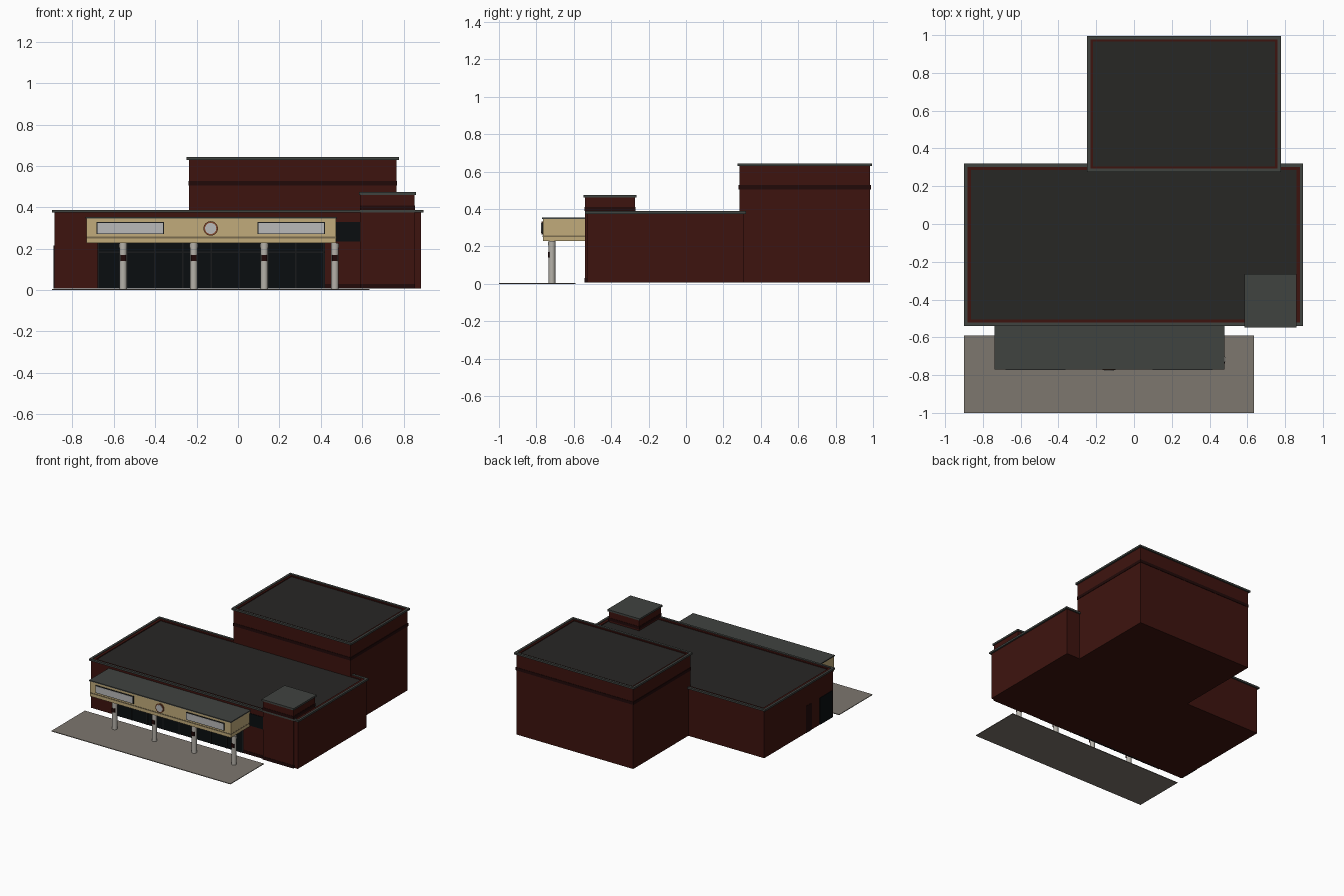
import bpy, bmesh
from math import pi

if "Cube" in bpy.data.objects:
    bpy.data.objects.remove(bpy.data.objects["Cube"])


def material(name, r, g, b):
    m = bpy.data.materials.new(name)
    m.diffuse_color = tuple((c / 255) ** 2.2 for c in (r, g, b)) + (1,)
    m.use_nodes = True
    m.node_tree.nodes["Principled BSDF"].inputs["Base Color"].default_value = m.diffuse_color
    return m


BRICK = material("brick", 64, 26, 22)
BAND = material("dark_brick", 38, 18, 17)
ROOF = material("roof", 44, 43, 41)
TRIM = material("trim", 66, 69, 66)
TAN = material("tan", 192, 170, 122)
STRIPE = material("stripe", 122, 108, 80)
GLASS = material("glass", 18, 21, 23)
FRAME = material("frame", 30, 32, 33)
PANEL = material("panel", 184, 184, 184)
STONE = material("stone", 180, 176, 168)
PAVING = material("paving", 124, 118, 110)
RUST = material("rust", 130, 75, 50)


def finish(name, bm, mat):
    bmesh.ops.recalc_face_normals(bm, faces=bm.faces)
    me = bpy.data.meshes.new(name)
    bm.to_mesh(me)
    bm.free()
    me.materials.append(mat)
    ob = bpy.data.objects.new(name, me)
    bpy.context.collection.objects.link(ob)
    return ob


def box(name, x, y, z, mat):
    bm = bmesh.new()
    bmesh.ops.create_cube(bm, size=1)
    for v in bm.verts:
        v.co = [lo + (c + 0.5) * (hi - lo) for c, (lo, hi) in zip(v.co, (x, y, z))]
    return finish(name, bm, mat)


def ring(name, x, y, z, t, mat):
    """Rectangular band of wall thickness t, measured inwards."""
    bm = bmesh.new()
    loops = []
    for d, h in ((0, z[0]), (0, z[1]), (t, z[1]), (t, z[0])):
        loops.append([bm.verts.new(p) for p in (
            (x[0] + d, y[0] + d, h), (x[1] - d, y[0] + d, h),
            (x[1] - d, y[1] - d, h), (x[0] + d, y[1] - d, h))])
    for i in range(4):
        a, b = loops[i], loops[(i + 1) % 4]
        for j in range(4):
            k = (j + 1) % 4
            bm.faces.new((a[j], a[k], b[k], b[j]))
    return finish(name, bm, mat)


def cylinder(name, loc, r, depth, mat, n=24, facing_front=False):
    bpy.ops.mesh.primitive_cylinder_add(
        vertices=n, radius=r, depth=depth, location=loc,
        rotation=(pi / 2 if facing_front else 0, 0, 0))
    ob = bpy.context.object
    ob.name = name
    ob.data.materials.append(mat)
    bpy.ops.object.shade_smooth_by_angle()
    return ob


def grow(span, d):
    return (span[0] - d, span[1] + d)


def block(name, x, y, top, inset):
    """Brick volume with a parapet, sunken roof and edge trim."""
    box(name + "_walls", x, y, (0.007, top - 0.02), BRICK)
    ring(name + "_parapet", x, y, (top - 0.02, top - 0.005), inset, BRICK)
    box(name + "_roof", grow(x, -inset), grow(y, -inset), (top - 0.02, top - 0.012), ROOF)
    ring(name + "_trim", grow(x, 0.012), grow(y, 0.010), (top - 0.014, top), 0.018, TRIM)


# Paving
box("pavement", (-0.90, 0.635), (-1.0, -0.59), (0, 0.005), PAVING)

# Main hall and taller rear hall
block("main_hall", (-0.888, 0.884), (-0.53, 0.31), 0.388, 0.025)
RX, RY = (-0.237, 0.766), (0.285, 0.985)
block("rear_hall", RX, RY, 0.643, 0.02)
ring("rear_hall_band", grow(RX, 0.003), grow(RY, 0.003), (0.505, 0.528), 0.01, BAND)

# Corner tower
TX, TY = (0.592, 0.853), (-0.54, -0.272)
box("tower_walls", TX, TY, (0.007, 0.462), BRICK)
ring("tower_band", grow(TX, 0.002), grow(TY, 0.002), (0.388, 0.410), 0.01, BAND)
box("tower_cap", grow(TX, 0.007), grow(TY, 0.007), (0.460, 0.474), TRIM)
box("tower_base_band", (0.590, 0.855), (-0.543, -0.53), (0.007, 0.030), BAND)
box("front_base_band", (0.42, 0.59), (-0.533, -0.52), (0.007, 0.030), BAND)

# Storefront glazing with mullions
box("storefront_glass", (-0.68, 0.42), (-0.535, -0.52), (0.007, 0.235), GLASS)
for i in range(9):
    cx = -0.675 + i * 1.09 / 8
    box("storefront_mullion", (cx - 0.004, cx + 0.004), (-0.538, -0.53), (0.007, 0.235), FRAME)
box("storefront_rail", (-0.68, 0.42), (-0.538, -0.53), (0.180, 0.187), FRAME)
box("high_window", (0.472, 0.592), (-0.534, -0.52), (0.235, 0.330), GLASS)

# Left side window and door
box("side_window", (-0.891, -0.88), (-0.525, -0.37), (0.007, 0.215), GLASS)
box("side_door", (-0.890, -0.88), (-0.27, -0.20), (0.007, 0.215), BAND)

# Canopy
box("canopy", (-0.732, 0.474), (-0.765, -0.53), (0.228, 0.347), TAN)
box("canopy_cover", (-0.738, 0.479), (-0.770, -0.53), (0.346, 0.354), TRIM)
box("canopy_stripe", (-0.733, 0.475), (-0.767, -0.535), (0.250, 0.258), STRIPE)

# Blank sign panels
for x0 in (-0.683, 0.095):
    sx, sz = (x0, x0 + 0.325), (0.270, 0.328)
    box("sign_frame", sx, (-0.771, -0.76), sz, FRAME)
    box("sign_panel", grow(sx, -0.004), (-0.773, -0.765), grow(sz, -0.004), PANEL)

# Plain round plaque
cylinder("plaque_rim", (-0.132, -0.767, 0.298), 0.035, 0.012, RUST, 32, True)
cylinder("plaque_face", (-0.132, -0.769, 0.298), 0.027, 0.013, PANEL, 32, True)

# Columns with collars and small accent blocks
for cx in (-0.555, -0.214, 0.127, 0.468):
    cylinder("column", (cx, -0.717, 0.1165), 0.018, 0.223, STONE)
    cylinder("column_collar", (cx, -0.717, 0.214), 0.0195, 0.018, STONE)
    box("column_accent", (cx - 0.013, cx + 0.013), (-0.738, -0.717), (0.140, 0.170), BAND)
